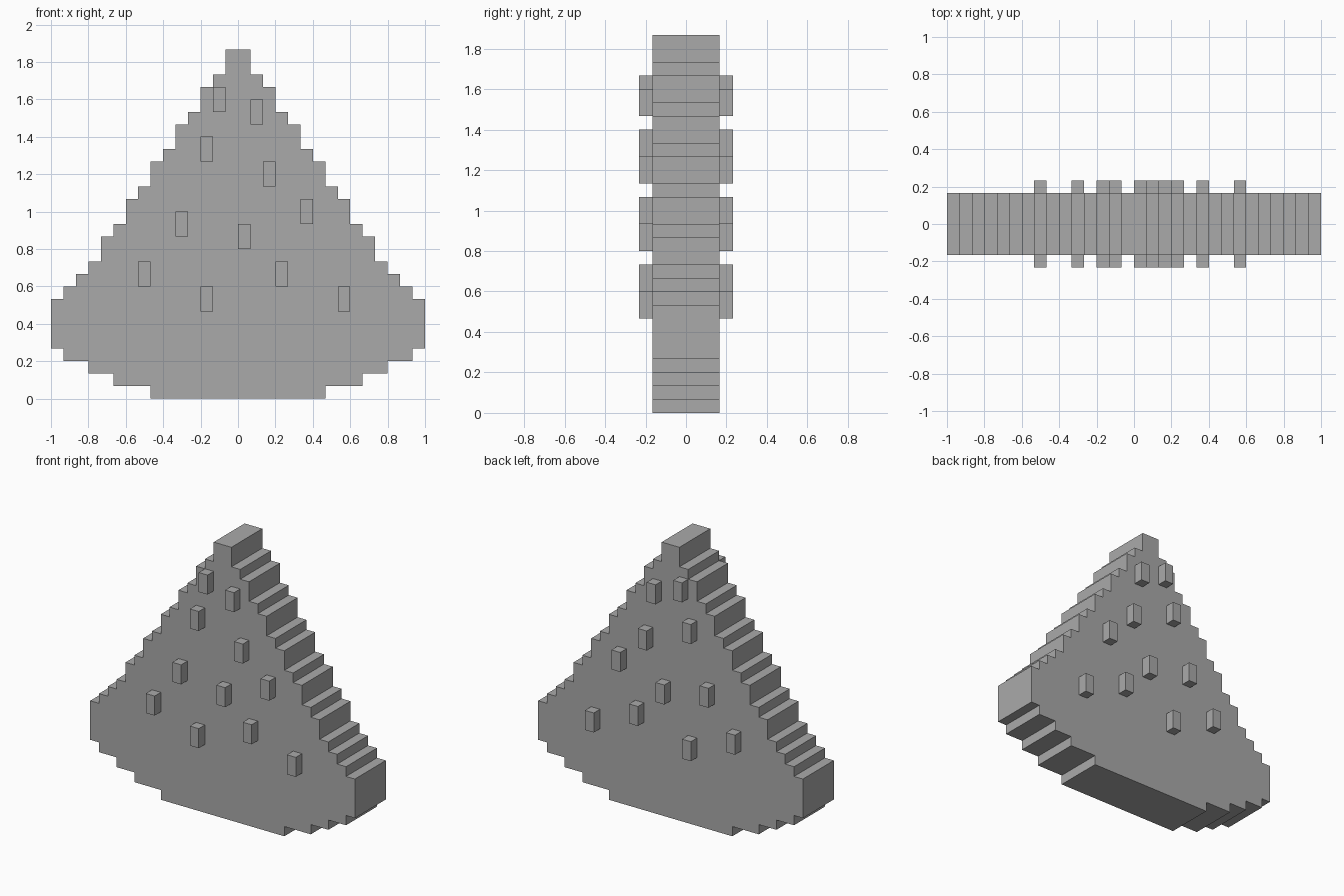
import bpy
import bmesh

cube = bpy.data.objects.get("Cube")
if cube:
    bpy.data.objects.remove(cube, do_unlink=True)

U = 1 / 15           # size of one block
HALF_DEPTH = 2.5     # slice half thickness, in blocks

grey = bpy.data.materials.new("grey")
grey.use_nodes = True
colour = (0.4, 0.4, 0.4, 1)
grey.diffuse_color = colour
bsdf = next(n for n in grey.node_tree.nodes if n.type == "BSDF_PRINCIPLED")
bsdf.inputs["Base Color"].default_value = colour


def make_object(name, bm):
    bmesh.ops.scale(bm, vec=(U, U, U), verts=bm.verts)
    mesh = bpy.data.meshes.new(name)
    bm.to_mesh(mesh)
    bm.free()
    mesh.materials.append(grey)
    obj = bpy.data.objects.new(name, mesh)
    bpy.context.collection.objects.link(obj)
    return obj


# Stepped slice: (half width, row count) from the rounded rind to the tip
steps = [(7, 1), (10, 1), (12, 1), (14, 1), (15, 4), (14, 1), (13, 1), (12, 1)]
for half_width in range(11, 0, -1):
    steps.append((half_width, 2 if half_width % 2 else 1))

right_side = []
z = 0
for half_width, rows in steps:
    right_side += [(half_width, z), (half_width, z + rows)]
    z += rows
outline = right_side + [(-x, h) for x, h in reversed(right_side)]

bm = bmesh.new()
face = bm.faces.new([bm.verts.new((x, -HALF_DEPTH, h)) for x, h in outline])
result = bmesh.ops.extrude_face_region(bm, geom=[face], use_keep_orig=True)
moved = [v for v in result["geom"] if isinstance(v, bmesh.types.BMVert)]
bmesh.ops.translate(bm, vec=(0, 2 * HALF_DEPTH, 0), verts=moved)
bmesh.ops.recalc_face_normals(bm, faces=bm.faces)
make_object("slice_body", bm)

# Raised seeds, one block wide and two high, on both faces: (left edge, bottom)
seeds = [(-2, 23), (1, 22), (-3, 19), (2, 17), (5, 14), (-5, 13),
         (0, 12), (-8, 9), (3, 9), (-3, 7), (8, 7)]

for label, side in (("front", -1), ("back", 1)):
    bm = bmesh.new()
    for x, h in seeds:
        verts = bmesh.ops.create_cube(bm, size=1)["verts"]
        bmesh.ops.scale(bm, vec=(1, 1, 2), verts=verts)
        bmesh.ops.translate(
            bm, vec=(x + 0.5, side * (HALF_DEPTH + 0.5), h + 1), verts=verts)
    # Remove the hidden faces lying against the slice
    bm.normal_update()
    hidden = [f for f in bm.faces if f.normal.y * side < -0.9]
    bmesh.ops.delete(bm, geom=hidden, context="FACES")
    make_object(label + "_seeds", bm)
